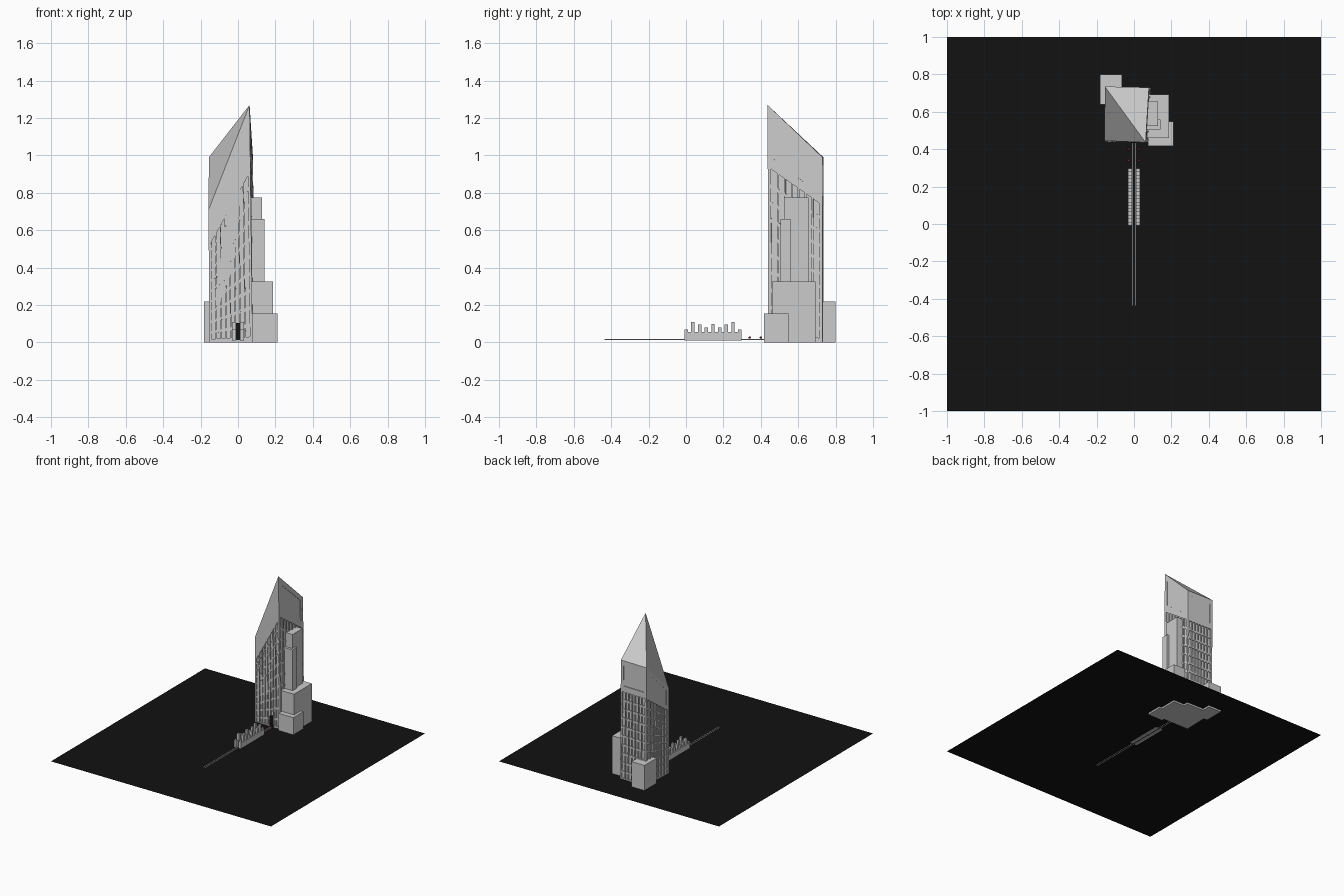
import bpy
from mathutils import Vector

if "Cube" in bpy.data.objects:
    bpy.data.objects.remove(bpy.data.objects["Cube"])


def material(name, rgb):
    m = bpy.data.materials.new(name)
    m.diffuse_color = (*rgb, 1)
    m.use_nodes = True
    m.node_tree.nodes["Principled BSDF"].inputs["Base Color"].default_value = m.diffuse_color
    return m


black = material("black", (0.006, 0.006, 0.006))
red = material("dark_red", (0.25, 0.03, 0.04))


class Part:
    """Collects hexahedra into one flat-shaded object."""

    def __init__(self, name, mat=None):
        self.name, self.mat, self.v, self.f = name, mat, [], []

    def hexa(self, bottom, top, split=False):
        n = len(self.v)
        self.v += [tuple(p) for p in list(bottom) + list(top)]
        faces = [(3, 2, 1, 0), (0, 1, 5, 4), (1, 2, 6, 5), (2, 3, 7, 6), (3, 0, 4, 7)]
        faces += [(4, 5, 7), (5, 6, 7)] if split else [(4, 5, 6, 7)]
        self.f += [tuple(i + n for i in f) for f in faces]
        return self

    def box(self, x0, x1, y0, y1, z0, z1):
        plan = [(x0, y0), (x1, y0), (x1, y1), (x0, y1)]
        return self.hexa([(x, y, z0) for x, y in plan], [(x, y, z1) for x, y in plan])

    def build(self):
        me = bpy.data.meshes.new(self.name)
        me.from_pydata(self.v, [], self.f)
        if self.mat:
            me.materials.append(self.mat)
        ob = bpy.data.objects.new(self.name, me)
        bpy.context.collection.objects.link(ob)
        return ob


# Tower corners: front left, front right, back right, back left
base = [Vector(p) for p in [(-.155, .442, 0), (.078, .44, 0), (.09, .73, 0), (-.148, .735, 0)]]
roof = [Vector(p) for p in [(-.157, .445, .71), (.062, .436, 1.27), (.08, .73, .99), (-.156, .735, .99)]]
DEPTH = 0.009
GRID_TOP = 0.74


def ring(v, inset=0.0):
    pts = [b.lerp(t, v) for b, t in zip(base, roof)]
    cx, cy = -.035, .587
    for p in pts:
        p.x += inset if p.x < cx else -inset
        p.y += inset if p.y < cy else -inset
    return pts


# Recessed core, solid plinth and sloping roof cap
Part("tower_core").hexa(ring(.01, DEPTH), ring(.97, DEPTH)).build()
Part("tower_plinth").hexa(ring(0), ring(.025)).build()
Part("sloping_roof").hexa(ring(.958), ring(1), split=True).build()


def facade(name, i, columns, rows, panel):
    """Frame, fins and floor bars laid on one wall in (u, v) coordinates."""
    j = (i + 1) % 4
    d = base[j] - base[i]
    inward = Vector((-d.y, d.x, 0)).normalized()
    part = Part(name)

    def at(u, v, depth):
        p = base[i].lerp(base[j], u).lerp(roof[i].lerp(roof[j], u), v)
        return p + inward * depth

    def piece(u0, u1, v0, v1, out=0.0):
        quad = lambda v: [at(u0, v, out), at(u1, v, out),
                          at(u1, v, DEPTH + .002), at(u0, v, DEPTH + .002)]
        part.hexa(quad(v0), quad(v1))

    # corner piers and the blank band over the windows
    piece(0, .06, 0, .97)
    piece(.94, 1, 0, .97)
    if panel:
        piece(.06, .94, GRID_TOP, .79)
        piece(.06, .10, .79, .96)
        piece(.90, .94, .79, .96)
        piece(.10, .90, .79, .96, .005)
    else:
        piece(.06, .94, GRID_TOP - .02, .97)
    # vertical fins and floor bars
    step = .88 / columns
    for c in range(1, columns):
        u = .06 + c * step
        piece(u - .016, u + .016, .02, GRID_TOP)
    for r in range(1, rows):
        v = GRID_TOP * r / rows
        piece(.06, .94, v - .008, v + .008, .003)
    part.build()


facade("front_facade", 0, 8, 10, False)
facade("right_facade", 1, 7, 10, True)
facade("back_facade", 2, 7, 10, True)
facade("left_facade", 3, 7, 10, True)

# Stepped side blocks
for name, dims in {
    "right_tall_block": (.06, .128, .525, .655, 0, .775),
    "right_mid_block": (.06, .143, .505, .56, 0, .66),
    "right_low_block": (.06, .187, .46, .692, 0, .325),
    "right_entry_block": (.075, .21, .418, .548, 0, .155),
    "back_left_block": (-.182, -.065, .64, .80, 0, .22),
}.items():
    Part(name).box(*dims).build()

# Ground sheet
bpy.ops.mesh.primitive_plane_add(size=2, location=(0, 0, .014))
ground = bpy.context.object
ground.name = "ground_sheet"
ground.data.materials.append(black)

# Door
Part("door", black).box(-.016, .012, .434, .446, .014, .105).build()

# Path edging, battlemented walls and path lights on both sides
heights = [.07, .11, .095, .08, .1, .08, .095, .11, .07]
for side, s in (("left", -1), ("right", 1)):
    a, b = sorted((s * .005, s * .009))
    Part(side + "_path_edge").box(a, b, -.435, .44, .012, .018).build()
    a, b = sorted((s * .011, s * .031))
    wall = Part(side + "_battlement_wall").box(a, b, -.008, .297, .011, .057)
    for k, h in enumerate(heights):
        y = .001 + k * .0358
        wall.box(a, b, y - .009, y + .009, .05, h)
    wall.build()
    for n, y in enumerate((.34, .40)):
        bpy.ops.mesh.primitive_uv_sphere_add(segments=12, ring_count=6, radius=.007,
                                             location=(s * .027, y, .026))
        light = bpy.context.object
        light.name = f"{side}_path_light_{n + 1}"
        light.scale.z = .8
        light.data.materials.append(red)
